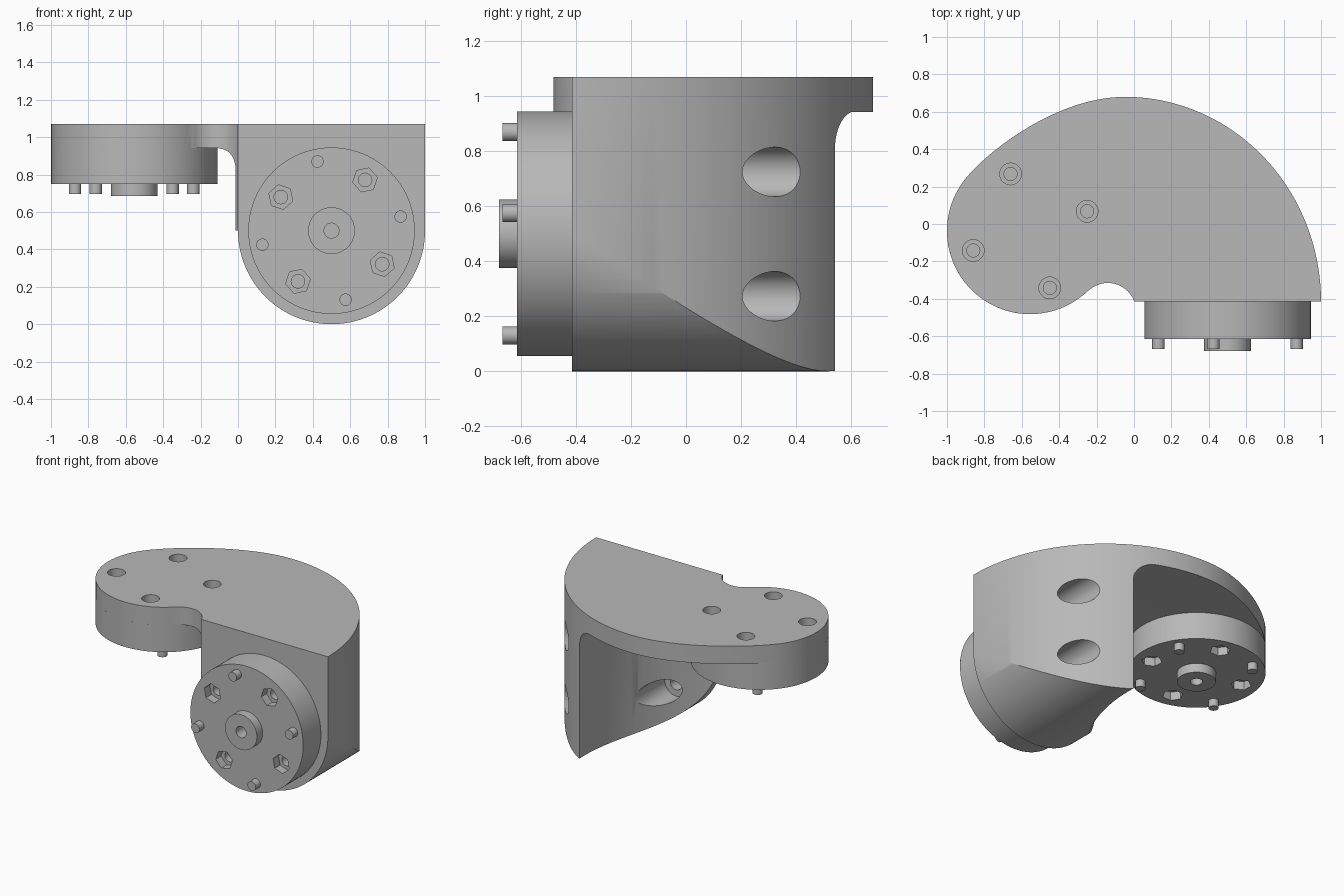
import bpy, bmesh
from math import sin, cos, radians, pi
from mathutils import Matrix, Vector

cube = bpy.data.objects.get("Cube")
if cube:
    bpy.data.objects.remove(cube, do_unlink=True)

metal = bpy.data.materials.new("grey metal")
metal.use_nodes = True
grey = (0.48, 0.48, 0.48, 1)
metal.diffuse_color = grey
metal.node_tree.nodes["Principled BSDF"].inputs["Base Color"].default_value = grey


def add(name, bm, matrix=None):
    bmesh.ops.recalc_face_normals(bm, faces=bm.faces)
    if matrix:
        bm.transform(matrix)
    mesh = bpy.data.meshes.new(name)
    bm.to_mesh(mesh)
    bm.free()
    mesh.materials.append(metal)
    ob = bpy.data.objects.new(name, mesh)
    bpy.context.collection.objects.link(ob)
    return ob


def prism(name, points, low, high, matrix=None):
    """Extrude a closed 2D outline along local z."""
    bm = bmesh.new()
    base = bm.faces.new([bm.verts.new((x, y, low)) for x, y in points])
    top = bmesh.ops.extrude_face_region(bm, geom=[base])["geom"]
    verts = [v for v in top if isinstance(v, bmesh.types.BMVert)]
    bmesh.ops.translate(bm, verts=verts, vec=(0, 0, high - low))
    return add(name, bm, matrix)


def arc(cx, cy, rx, ry, start, end, steps):
    angles = [radians(start + (end - start) * i / steps) for i in range(steps + 1)]
    return [(cx + rx * cos(a), cy + ry * sin(a)) for a in angles]


def rod(x, y, radius, low, high, matrix=None, sides=32, turn=0):
    ring = arc(x, y, radius, radius, turn, turn + 360, sides)[:-1]
    return prism("rod", ring, low, high, matrix)


def combine(ob, tool, operation):
    """Apply a boolean and discard the tool."""
    tool.hide_render = True
    mod = ob.modifiers.new("cut", 'BOOLEAN')
    mod.operation, mod.solver, mod.object = operation, 'EXACT', tool
    graph = bpy.context.evaluated_depsgraph_get()
    mesh = bpy.data.meshes.new_from_object(ob.evaluated_get(graph))
    ob.modifiers.clear()
    ob.data = mesh
    bpy.data.objects.remove(tool, do_unlink=True)


def smooth(ob):
    bpy.ops.object.select_all(action='DESELECT')
    ob.select_set(True)
    bpy.context.view_layer.objects.active = ob
    bpy.ops.object.shade_smooth_by_angle(angle=radians(30))


FRONT, TOP = -0.415, 1.07
SLAB_BOTTOM = 0.943
FLANGE = Vector((-0.555, -0.037))
R = 0.445
upright = Matrix.Rotation(pi / 2, 4, 'X')   # local z becomes -y

# Bracket plan: broad rear sweep, rounded flange end, small front notch
plan = arc(-0.05, FRONT, 1.05, 1.095, 0, 90, 40)
ends = [Vector(p) for p in ((-0.05, 0.68), (-0.4, 0.68), (-0.767, 0.404), (-0.896, 0.249))]
for i in range(1, 16):
    t = i / 16
    w = ((1 - t) ** 3, 3 * t * (1 - t) ** 2, 3 * t * t * (1 - t), t ** 3)
    plan.append(tuple(sum((p * k for p, k in zip(ends, w)), Vector((0, 0)))))
plan += arc(*FLANGE, R, R, 140, 314, 40)
plan += arc(-0.14, -0.465, 0.15, 0.15, 133, 21, 14)
plan.append((0, FRONT))
bracket = prism("bracket", plan, -0.1, TOP)

# Front outline: rounded lower end of the upright housing
outline = [(-1.2, 1.3), (-1.2, 0.5)] + arc(0.5, 0.5, 0.5, 0.5, 180, 360, 64)
outline += [(1.2, 0.5), (1.2, 1.3)]
combine(bracket, prism("outline", outline, -1, 1, upright), 'INTERSECT')

# Hollow below the slab: a turned shape with a filleted top edge
HOLLOW_R, FILLET = 1.042, 0.13
profile = [(0, SLAB_BOTTOM)]
profile += arc(HOLLOW_R - FILLET, SLAB_BOTTOM - FILLET, FILLET, FILLET, 90, 0, 12)
profile += [(HOLLOW_R, -0.3), (0, -0.3)]
bm = bmesh.new()
verts = [bm.verts.new((r, 0, z)) for r, z in profile]
edges = [bm.edges.new(pair) for pair in zip(verts, verts[1:])]
bmesh.ops.spin(bm, geom=verts + edges, cent=(0, 0, 0), axis=(0, 0, 1),
               angle=2 * pi, steps=128, use_merge=True)
bmesh.ops.remove_doubles(bm, verts=bm.verts, dist=0.0001)
hollow = add("hollow", bm, Matrix.Translation((-0.58, 0.486, 0)))
combine(bracket, hollow, 'DIFFERENCE')

# Rear access bores with a screw hole in each floor
for x in (0.275, 0.725):
    for z in (0.273, 0.725):
        combine(bracket, rod(x, z, 0.09, -1, 0.28, upright, 40), 'DIFFERENCE')
        combine(bracket, rod(x, z, 0.045, -0.1, 0.38, upright), 'DIFFERENCE')

# Stepped screw holes in the slab
for k in range(4):
    a = radians(19 + 90 * k)
    x, y = FLANGE + Vector((cos(a), sin(a))) * 0.322
    combine(bracket, rod(x, y, 0.058, TOP - 0.06, TOP + 0.1), 'DIFFERENCE')
    combine(bracket, rod(x, y, 0.035, TOP - 0.11, TOP), 'DIFFERENCE')
smooth(bracket)


def flange(name, matrix, depth, hub, pin, turn):
    """Round coupling with hub, four pins and four hexagonal nut pockets."""
    disc = rod(0, 0, R, 0, depth, matrix, 96)
    disc.name = name
    combine(disc, rod(0, 0, 0.125, depth - 0.05, depth + hub, matrix, 48), 'UNION')
    combine(disc, rod(0, 0, 0.04, depth - 0.05, depth + 0.2, matrix), 'DIFFERENCE')
    for k in range(4):
        a = radians(turn + 90 * k)
        combine(disc, rod(0.377 * cos(a), 0.377 * sin(a), 0.033,
                          depth - 0.05, depth + pin, matrix, 24), 'UNION')
        a += pi / 4
        x, y = 0.325 * cos(a), 0.325 * sin(a)
        combine(disc, rod(x, y, 0.067, depth - 0.06, depth + 0.1, matrix, 6,
                          turn + 90 * k), 'DIFFERENCE')
        combine(disc, rod(x, y, 0.036, depth - 0.15, depth, matrix), 'DIFFERENCE')
    smooth(disc)


flange("front_flange", Matrix.Translation((0.5, FRONT, 0.5)) @ upright,
       0.2, 0.065, 0.053, 101.5)
flange("lower_flange",
       Matrix.Translation((*FLANGE, SLAB_BOTTOM)) @ Matrix.Rotation(pi, 4, 'X'),
       0.193, 0.065, 0.053, -33)
